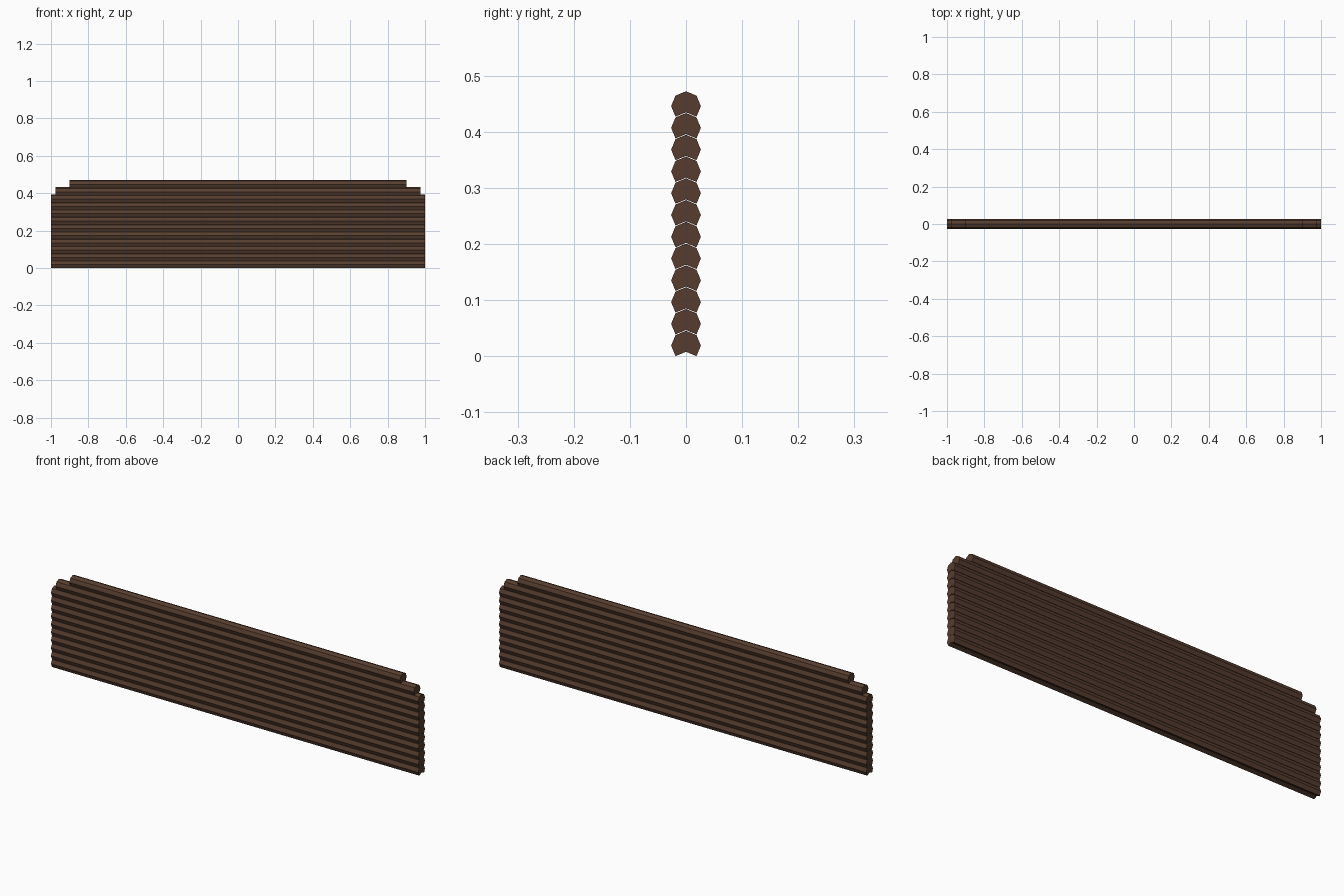
import bpy, math

if "Cube" in bpy.data.objects:
    bpy.data.objects.remove(bpy.data.objects["Cube"])

wood = bpy.data.materials.new("dark brown wood")
wood.diffuse_color = (0.095, 0.046, 0.029, 1)
wood.use_nodes = True
wood.node_tree.nodes["Principled BSDF"].inputs["Base Color"].default_value = wood.diffuse_color

RADIUS, PITCH, COUNT = 0.0265, 0.0388, 12
S = RADIUS * math.sin(math.pi / 4)

# Octagonal log section, its underside notched to sit on the log below
profile = [(RADIUS * math.cos(a), RADIUS * math.sin(a))
           for a in (math.pi / 4 * i for i in range(8))]
profile[6] = (0, -S + (RADIUS - S))


def log(name, half, z):
    n = len(profile)
    verts = [(x, y, z + h) for x in (-half, half) for y, h in profile]
    faces = [(i, (i + 1) % n, n + (i + 1) % n, n + i) for i in range(n)]
    # End caps as two quads and two triangles, split cleanly around the notch
    for o in (0, n):
        cap = [(0, 1, 2), (2, 3, 4), (0, 2, 6, 7), (2, 4, 5, 6)]
        for f in cap:
            f = tuple(o + i for i in f)
            faces.append(f if o else f[::-1])
    # Side winding faces outward
    faces[:n] = [f[::-1] for f in faces[:n]]
    faces = [f for f in faces]
    mesh = bpy.data.meshes.new(name)
    mesh.from_pydata(verts, [], faces)
    mesh.materials.append(wood)
    import bmesh
    bm = bmesh.new()
    bm.from_mesh(mesh)
    bmesh.ops.recalc_face_normals(bm, faces=bm.faces)
    bm.to_mesh(mesh)
    bm.free()
    bpy.context.collection.objects.link(bpy.data.objects.new(name, mesh))


# Stack of logs, the top two shorter
for i in range(COUNT):
    half = {COUNT - 2: 0.975, COUNT - 1: 0.90}.get(i, 1.0)
    log(f"wall_log_{i + 1}", half, S + i * PITCH)
